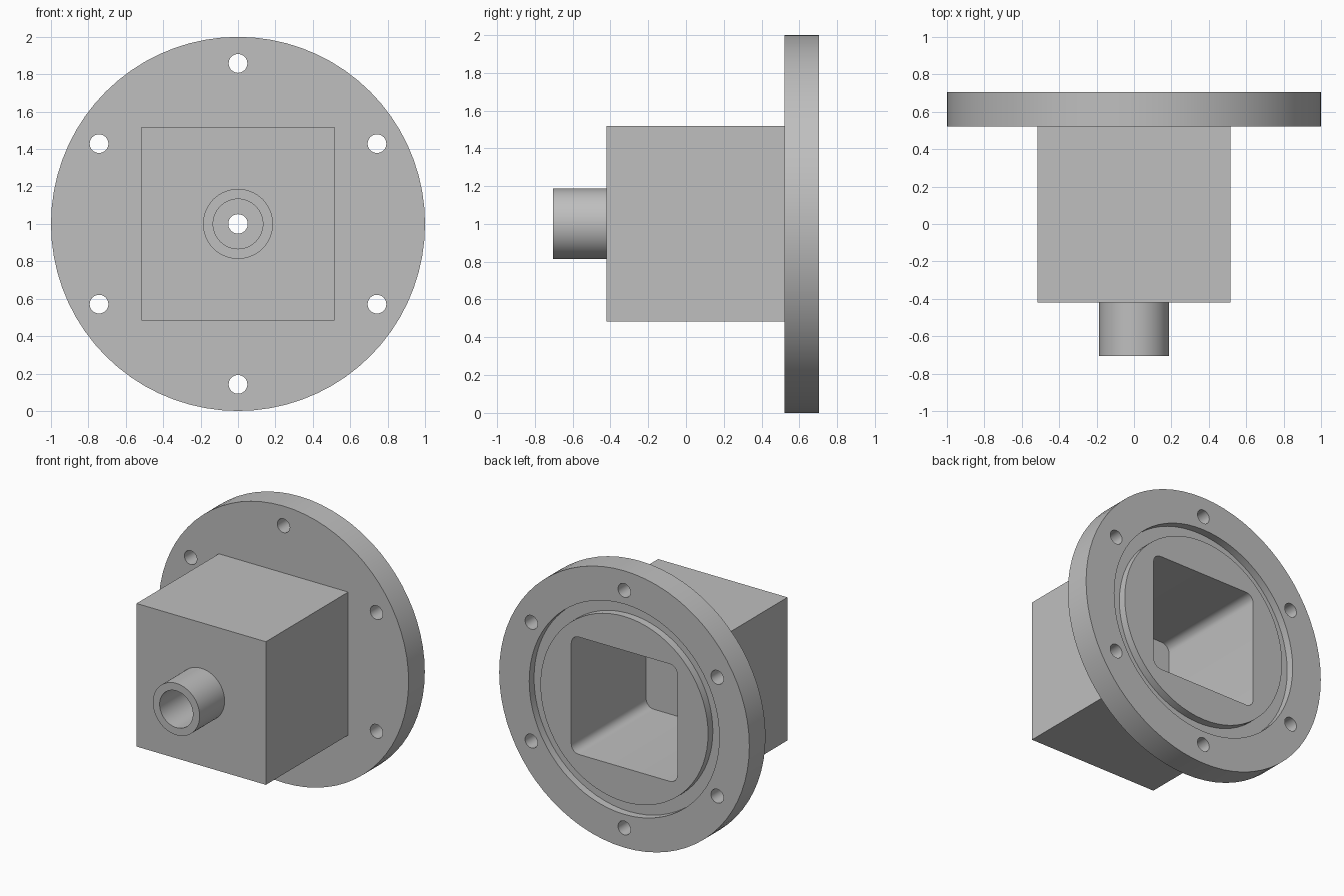
import bpy, bmesh, math
from mathutils import Matrix, Vector

cube = bpy.data.objects.get("Cube")
if cube:
    bpy.data.objects.remove(cube, do_unlink=True)

CENTRE_Z = 1.0
BACK, FLANGE_FRONT, BOX_FRONT, TIP = 0.705, 0.52, -0.42, -0.705

grey = bpy.data.materials.new("plain_grey")
grey.use_nodes = True
colour = (0.52, 0.52, 0.52, 1)
grey.diffuse_color = colour
grey.node_tree.nodes["Principled BSDF"].inputs["Base Color"].default_value = colour


def finish(name, bm):
    bmesh.ops.recalc_face_normals(bm, faces=bm.faces)
    mesh = bpy.data.meshes.new(name)
    bm.to_mesh(mesh)
    bm.free()
    mesh.materials.append(grey)
    obj = bpy.data.objects.new(name, mesh)
    bpy.context.collection.objects.link(obj)
    return obj


def rod(name, radius, y0, y1, x=0, z=CENTRE_Z, segments=72):
    """Cylinder lying along y."""
    bm = bmesh.new()
    place = Matrix.Translation((x, (y0 + y1) / 2, z)) @ Matrix.Rotation(math.pi / 2, 4, 'X')
    bmesh.ops.create_cone(bm, cap_ends=True, segments=segments, radius1=radius,
                          radius2=radius, depth=y1 - y0, matrix=place)
    return finish(name, bm)


def ring(name, inner, outer, y0, y1, segments=72):
    """Square-section ring around the y axis."""
    bm = bmesh.new()
    loops = []
    for i in range(segments):
        a = math.tau * i / segments
        loops.append([bm.verts.new((r * math.sin(a), y, CENTRE_Z + r * math.cos(a)))
                      for r, y in ((inner, y0), (outer, y0), (outer, y1), (inner, y1))])
    for i, here in enumerate(loops):
        after = loops[(i + 1) % segments]
        for j in range(4):
            k = (j + 1) % 4
            bm.faces.new((here[j], here[k], after[k], after[j]))
    return finish(name, bm)


def block(name, half, y0, y1, corner=0):
    """Square block along y, with optional rounded long edges."""
    bm = bmesh.new()
    place = Matrix.Translation((0, (y0 + y1) / 2, CENTRE_Z)) @ Matrix.Diagonal(
        (2 * half, y1 - y0, 2 * half, 1))
    bmesh.ops.create_cube(bm, size=1, matrix=place)
    if corner:
        long_edges = [e for e in bm.edges
                      if abs((e.verts[0].co - e.verts[1].co).normalized().y) > 0.9]
        bmesh.ops.bevel(bm, geom=long_edges, offset=corner, segments=6,
                        profile=0.5, affect='EDGES')
    return finish(name, bm)


def combine(target, tool, operation):
    mod = target.modifiers.new(tool.name, 'BOOLEAN')
    mod.operation, mod.solver, mod.object = operation, 'EXACT', tool
    bpy.context.view_layer.objects.active = target
    bpy.ops.object.modifier_apply(modifier=mod.name)
    bpy.data.objects.remove(tool, do_unlink=True)


# Solid body: round flange, square housing, front spout
body = rod("flanged_housing", 1.0, FLANGE_FRONT, BACK)
combine(body, block("housing", 0.517, BOX_FRONT, FLANGE_FRONT + 0.08), 'UNION')
combine(body, rod("spout", 0.187, TIP, BOX_FRONT + 0.1), 'UNION')

# Square pocket from the back, with rounded corners
combine(body, block("pocket", 0.424, -0.15, BACK + 0.1, corner=0.06), 'DIFFERENCE')

# Seal groove in the back face
combine(body, ring("seal_groove", 0.67, 0.76, BACK - 0.055, BACK + 0.1), 'DIFFERENCE')

# Spout bore and the small passage into the pocket
combine(body, rod("spout_bore", 0.133, TIP - 0.1, -0.32), 'DIFFERENCE')
combine(body, rod("passage", 0.052, -0.4, 0, segments=32), 'DIFFERENCE')

# Six bolt holes
for i in range(6):
    a = math.tau * i / 6
    hole = rod("bolt_hole", 0.05, FLANGE_FRONT - 0.1, BACK + 0.1,
               0.858 * math.sin(a), CENTRE_Z + 0.858 * math.cos(a), segments=32)
    combine(body, hole, 'DIFFERENCE')

# Smooth round walls, crisp edges
bpy.ops.object.select_all(action='DESELECT')
body.select_set(True)
bpy.context.view_layer.objects.active = body
bpy.ops.object.shade_smooth_by_angle(angle=math.radians(30))
